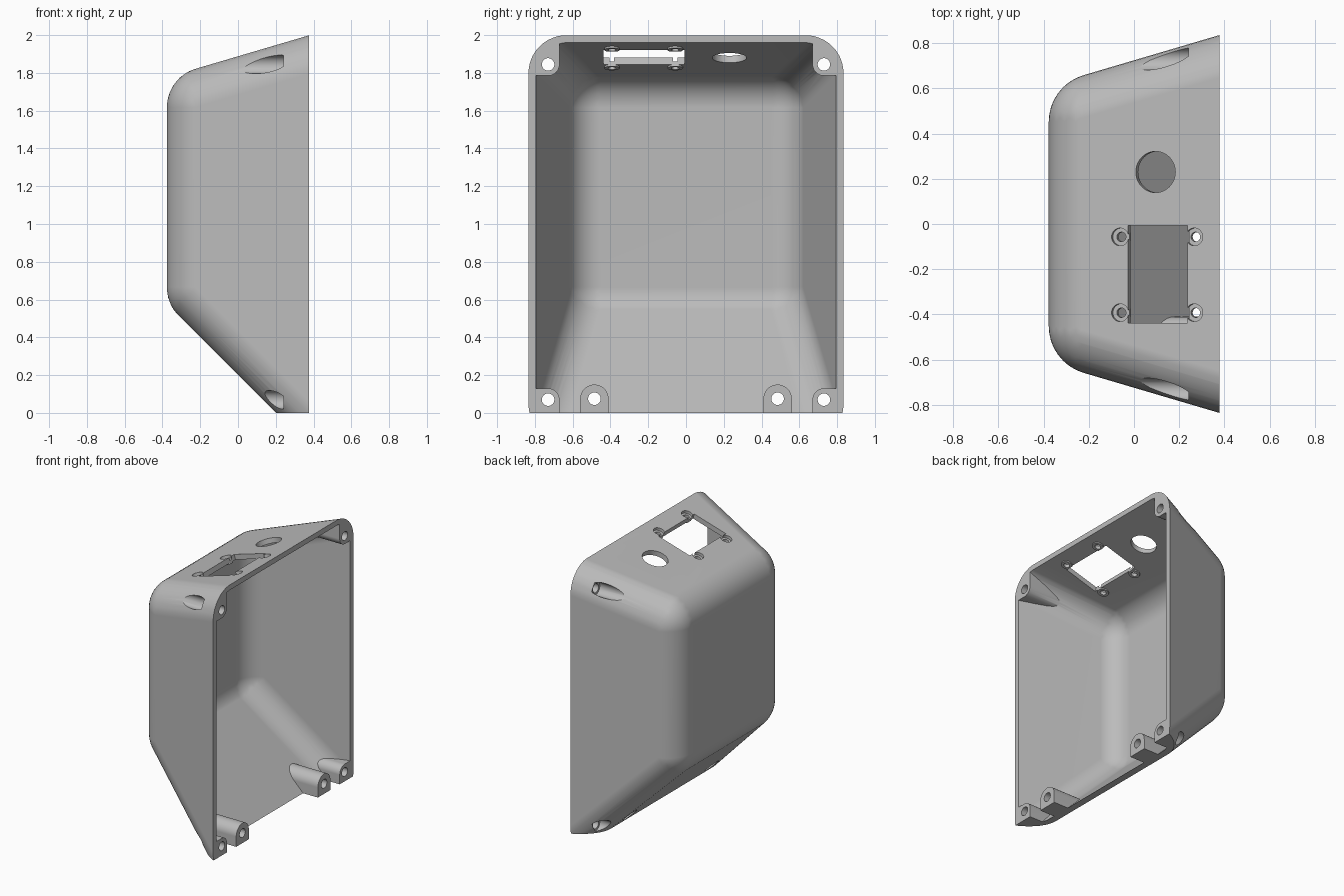
import bpy, bmesh, math
from mathutils import Vector, Matrix

cube = bpy.data.objects.get("Cube")
if cube:
    bpy.data.objects.remove(cube, do_unlink=True)

RIM, HEIGHT, HALF = 0.377, 2.0, 0.835   # open rim position, height, half width
DRAFT = 0.295                           # slope of the top and side walls
FILLET, WALL = 0.215, 0.038

grey = bpy.data.materials.new("matte_grey")
grey.use_nodes = True
grey.diffuse_color = (0.5, 0.5, 0.5, 1)
grey.node_tree.nodes["Principled BSDF"].inputs["Base Color"].default_value = (0.5, 0.5, 0.5, 1)


def add_hull(bm, points):
    """Add the convex solid wrapped around the points."""
    verts = [bm.verts.new(p) for p in points]
    bmesh.ops.convex_hull(bm, input=verts)
    loose = [v for v in verts if v.is_valid and not v.link_faces]
    bmesh.ops.delete(bm, geom=loose, context='VERTS')


def finish(bm, name):
    bmesh.ops.dissolve_limit(bm, angle_limit=0.01, verts=bm.verts[:], edges=bm.edges[:])
    bmesh.ops.recalc_face_normals(bm, faces=bm.faces[:])
    mesh = bpy.data.meshes.new(name)
    bm.to_mesh(mesh)
    bm.free()
    mesh.materials.append(grey)
    ob = bpy.data.objects.new(name, mesh)
    bpy.context.collection.objects.link(ob)
    return ob


def boolean(target, cutter, operation='DIFFERENCE'):
    mod = target.modifiers.new("cut", 'BOOLEAN')
    mod.object, mod.operation, mod.solver = cutter, operation, 'EXACT'
    bpy.context.view_layer.objects.active = target
    bpy.ops.object.modifier_apply(modifier=mod.name)
    bpy.data.objects.remove(cutter, do_unlink=True)


def box_points(lo, hi, frame=Matrix()):
    return [frame @ Vector((x, y, z)) for x in (lo[0], hi[0])
            for y in (lo[1], hi[1]) for z in (lo[2], hi[2])]


def disc(radius, count=40):
    return [(radius * math.cos(2 * math.pi * i / count),
             radius * math.sin(2 * math.pi * i / count)) for i in range(count)]


def rod_x(y, z, radius, x0, x1, shifts=((0, 0),)):
    """Rod along x, optionally swept sideways by the shifts."""
    return [(x, y + a + dy, z + b + dz) for x in (x0, x1)
            for a, b in disc(radius) for dy, dz in shifts]


def top_frame(x, y):
    """Frame on the top wall with its z axis along the wall's normal."""
    z = HEIGHT - DRAFT * (RIM - x)
    return Matrix.Translation((x, y, z)) @ Matrix.Rotation(-math.atan(DRAFT), 4, 'Y')


def rod_top(x, y, radius, z0, z1):
    f = top_frame(x, y)
    return [f @ Vector((a, b, z)) for z in (z0, z1) for a, b in disc(radius)]


# Rolling-ball centres: corners of the wall planes, moved in by the fillet radius
def plane(normal, point):
    n = Vector(normal).normalized()
    return n, n.dot(Vector(point)) - FILLET


back = plane((-1, 0, 0), (-RIM, 0, 0))
front = plane((1, 0, 0), (1.0, 0, 0))
top = plane((-DRAFT, 0, 1), (RIM, 0, HEIGHT))
slope = plane((-1, 0, -1), (0.2, 0, 0))
sides = [plane((-DRAFT, s, 0), (RIM, s * HALF, 0)) for s in (-1, 1)]
centres = []
for a in (back, front):
    for b in (top, slope):
        for c in sides:
            m = Matrix((a[0], b[0], c[0]))
            centres.append(m.inverted() @ Vector((a[1], b[1], c[1])))

ball = bmesh.new()
bmesh.ops.create_icosphere(ball, subdivisions=4, radius=1)
ball_points = [v.co.copy() for v in ball.verts]
ball.free()


def rounded_solid(name, radius):
    bm = bmesh.new()
    add_hull(bm, [c + p * radius for c in centres for p in ball_points])
    return finish(bm, name)


housing = rounded_solid("housing", FILLET)
cavity = rounded_solid("cavity_cutter", FILLET - WALL)

# Trim to the open rim and to the flat base
bm = bmesh.new()
add_hull(bm, box_points((-1, -2, 0), (RIM, 2, 3)))
boolean(housing, finish(bm, "trim_cutter"), 'INTERSECT')

# Screw positions: four corners, two lower bosses, four around the top window
corners = [(s * 0.73, z, s, d) for s in (-1, 1) for z, d in ((1.845, 1), (0.07, -1))]
lower = [(s * 0.485, 0.075) for s in (-1, 1)]
window_screws = [(x, y) for x in (-0.062, 0.266) for y in (-0.057, -0.392)]

# Screw bosses left standing inside the cavity
bm = bmesh.new()
for y, z, sy, sz in corners:
    reach = [(i * sy * 0.2, j * sz * 0.2) for i in (0, 1) for j in (0, 1)]
    add_hull(bm, rod_x(y, z, 0.06, -0.4, 0.6, reach))
for y, z in lower:
    add_hull(bm, rod_x(y, z, 0.075, -0.2, 0.6, ((0, 0), (0, -0.2))))
for x, y in window_screws:
    add_hull(bm, rod_top(x, y, 0.04, -0.048, 0.05))
boolean(cavity, finish(bm, "screw_bosses"))
boolean(housing, cavity)

# Through holes, round port and rectangular window
bm = bmesh.new()
for y, z in [c[:2] for c in corners] + lower:
    add_hull(bm, rod_x(y, z, 0.033, -0.6, 0.6))
for x, y in window_screws:
    add_hull(bm, rod_top(x, y, 0.021, -0.1, 0.1))
add_hull(bm, rod_top(0.095, 0.23, 0.091, -0.1, 0.1))
add_hull(bm, box_points((-0.137, -0.215, -0.1), (0.137, 0.215, 0.1), top_frame(0.105, -0.222)))
boolean(housing, finish(bm, "hole_cutter"))

# Screw head pockets sunk from the outside
bm = bmesh.new()
for y, z in [c[:2] for c in corners] + lower:
    add_hull(bm, rod_x(y, z, 0.049, -0.6, 0.24))
for x, y in window_screws:
    add_hull(bm, rod_top(x, y, 0.039, -0.022, 0.1))
boolean(housing, finish(bm, "pocket_cutter"))

# Smooth fillets with crisp edges and flat walls
bpy.ops.object.select_all(action='DESELECT')
housing.select_set(True)
bpy.context.view_layer.objects.active = housing
bpy.ops.object.shade_smooth_by_angle(angle=math.radians(25))
weighted = housing.modifiers.new("flat_walls", 'WEIGHTED_NORMAL')
weighted.keep_sharp = True
